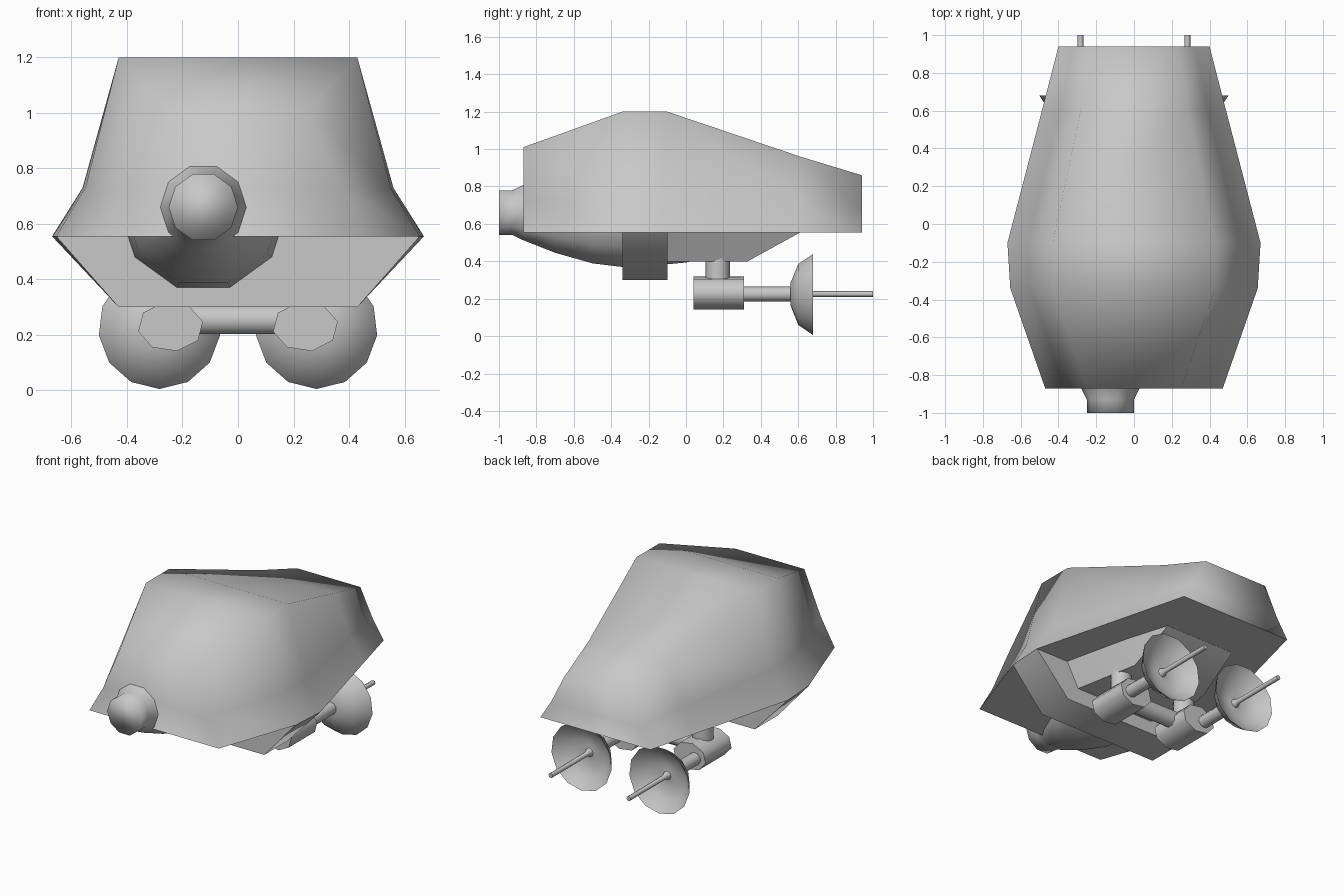
import bpy, bmesh, math
from mathutils import Vector, Matrix

cube = bpy.data.objects.get("Cube")
if cube:
    bpy.data.objects.remove(cube, do_unlink=True)

GREY = (0.58, 0.58, 0.58, 1)
grey = bpy.data.materials.new("hull_grey")
grey.use_nodes = True
grey.diffuse_color = GREY
grey.node_tree.nodes["Principled BSDF"].inputs["Base Color"].default_value = GREY


def finish(name, bm, angle):
    """Turn a bmesh into a shaded object."""
    bmesh.ops.recalc_face_normals(bm, faces=bm.faces)
    mesh = bpy.data.meshes.new(name)
    bm.to_mesh(mesh)
    bm.free()
    obj = bpy.data.objects.new(name, mesh)
    bpy.context.collection.objects.link(obj)
    mesh.materials.append(grey)
    bpy.ops.object.select_all(action="DESELECT")
    obj.select_set(True)
    bpy.context.view_layer.objects.active = obj
    bpy.ops.object.shade_smooth_by_angle(angle=math.radians(angle))
    return obj


def bridge(name, rings, angle):
    """Skin a row of equal closed rings and cap both ends."""
    bm = bmesh.new()
    loops = [[bm.verts.new(p) for p in ring] for ring in rings]
    n = len(loops[0])
    for a, b in zip(loops, loops[1:]):
        for i in range(n):
            j = (i + 1) % n
            bm.faces.new((a[i], a[j], b[j], b[i]))
    bm.faces.new(loops[0])
    bm.faces.new(loops[-1])
    return finish(name, bm, angle)


def loft(name, sections, angle):
    """Skin mirrored sections, each (y, [(half_width, z), ...])."""
    rings = []
    for y, half in sections:
        ring = [(x, y, z) for x, z in half]
        ring += [(-x, y, z) for x, z in reversed(half)]
        rings.append(ring)
    return bridge(name, rings, angle)


def lathe(name, cx, cz, profile, sides, angle, turn=0.0, stretch=1.0):
    """Turn a (y, radius) profile round an axis that runs along y."""
    rings = []
    for y, r in profile:
        steps = [turn + math.tau * i / sides for i in range(sides)]
        rings.append([(cx + stretch * r * math.sin(t), y, cz - r * math.cos(t))
                      for t in steps])
    return bridge(name, rings, angle)


def cylinder(name, centre, radius, depth, sides, rotation):
    bm = bmesh.new()
    bmesh.ops.create_cone(bm, cap_ends=True, segments=sides, radius1=radius,
                          radius2=radius, depth=depth,
                          matrix=Matrix.Translation(Vector(centre)) @ rotation)
    return finish(name, bm, 50)


# Upper hull: smooth shell that tapers to both ends
BASE = 0.555
loft("upper_hull", [
    (-0.87, [(0.25, 1.01), (0.37, 0.73), (0.47, BASE)]),
    (-0.34, [(0.43, 1.2), (0.55, 0.73), (0.655, BASE)]),
    (-0.10, [(0.43, 1.2), (0.56, 0.73), (0.67, BASE)]),
    (0.61, [(0.28, 0.96), (0.39, 0.70), (0.485, BASE)]),
    (0.94, [(0.23, 0.86), (0.32, 0.68), (0.40, BASE)]),
], 85)

# Belly: deep cross band, then a shallow tapered tray behind it
loft("belly_band", [
    (-0.34, [(0.655, BASE), (0.43, 0.30)]),
    (-0.10, [(0.67, BASE), (0.43, 0.30)]),
], 60)
loft("belly_tray", [
    (-0.10, [(0.44, BASE + 0.01), (0.35, 0.40)]),
    (0.33, [(0.34, BASE + 0.01), (0.27, 0.40)]),
    (0.61, [(0.25, BASE + 0.01), (0.25, BASE - 0.001)]),
], 60)

# Off-centre sensor pod with its short nose
lathe("sensor_pod", -0.125, 0.66, [
    (-1.0, 0.125), (-0.93, 0.125), (-0.87, 0.155), (-0.70, 0.225),
    (-0.50, 0.285), (-0.30, 0.31), (0.0, 0.28), (0.25, 0.22), (0.45, 0.1),
], 10, 100, turn=math.pi / 10)

# Dish assemblies under the rear, one on each side
UPRIGHT = Matrix.Identity(4)
ACROSS = Matrix.Rotation(math.pi / 2, 4, "Y")
for side, sign in (("left", 1), ("right", -1)):
    x = 0.283 * sign
    body_x = 0.243 * sign
    lathe(side + "_dish_housing", body_x, 0.23, [(0.04, 0.09), (0.31, 0.09)],
          8, 60, turn=0.2, stretch=1.32)
    cylinder(side + "_dish_post", (body_x, 0.17, 0.36), 0.065, 0.14, 10, UPRIGHT)
    lathe(side + "_dish_arm", x, 0.225, [(0.28, 0.04), (0.58, 0.04)], 10, 60)
    # Dish wall: out along the back, then in along the hollow front
    lathe(side + "_dish", x, 0.225, [
        (0.56, 0.065), (0.60, 0.165), (0.68, 0.22),
        (0.62, 0.155), (0.59, 0.06), (0.60, 0.02),
    ], 13, 60)
    lathe(side + "_dish_needle", x, 0.225, [(0.57, 0.04), (0.63, 0.015), (1.0, 0.015)],
          8, 60)

# Bar that joins the two housings
cylinder("dish_crossbar", (0, 0.17, 0.255), 0.055, 0.4, 10, ACROSS)
